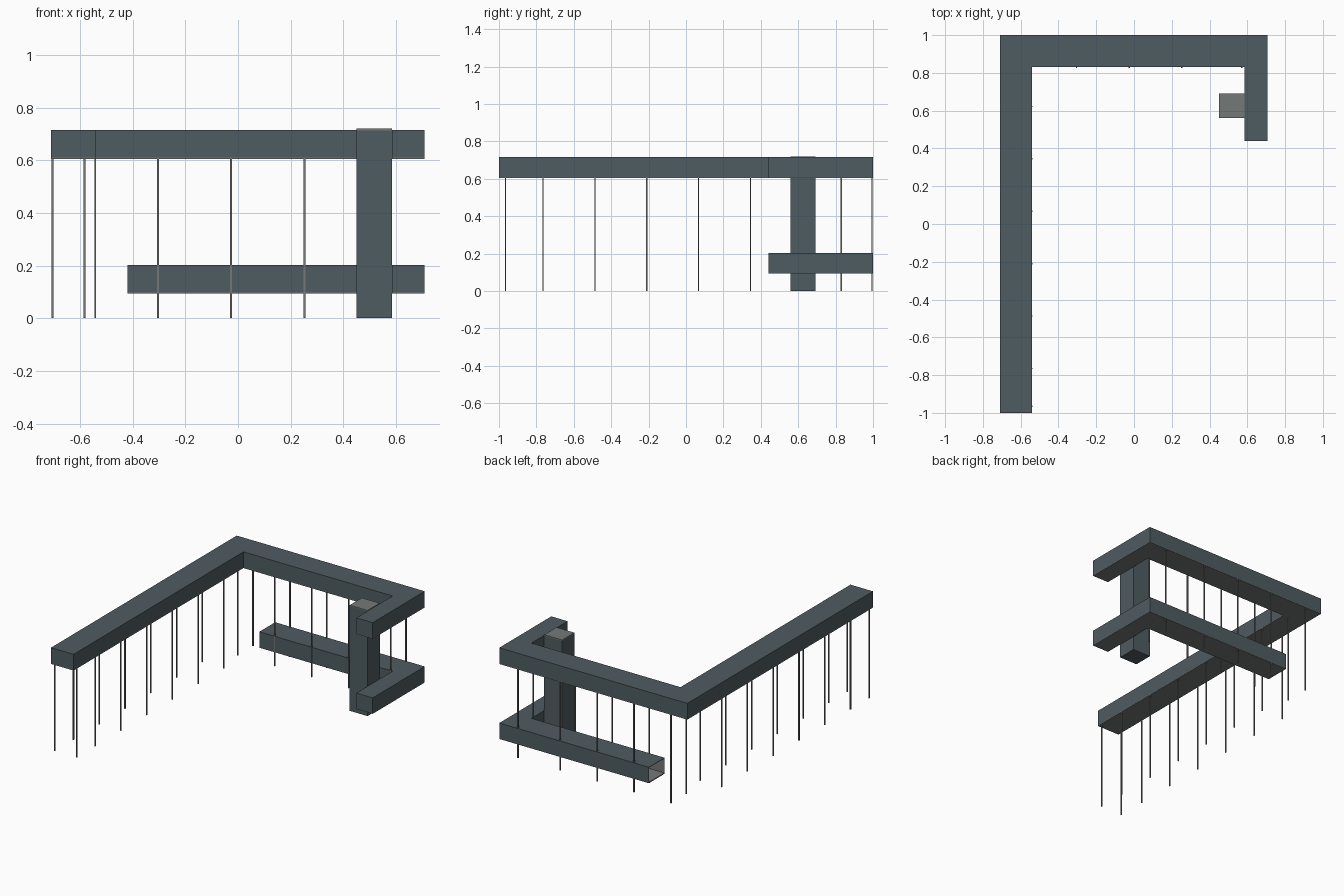
import bpy, bmesh
from mathutils import Vector

if "Cube" in bpy.data.objects:
    bpy.data.objects.remove(bpy.data.objects["Cube"])


def material(name, rgb):
    m = bpy.data.materials.new(name)
    m.diffuse_color = (*rgb, 1)
    m.use_nodes = True
    m.node_tree.nodes["Principled BSDF"].inputs["Base Color"].default_value = m.diffuse_color
    return m


slate = material("slate cladding", (0.078, 0.107, 0.120))
grey = material("warm grey", (0.175, 0.190, 0.180))


def finish(bm, name):
    bmesh.ops.recalc_face_normals(bm, faces=bm.faces)
    me = bpy.data.meshes.new(name)
    bm.to_mesh(me)
    bm.free()
    ob = bpy.data.objects.new(name, me)
    for m in (slate, grey):
        me.materials.append(m)
    bpy.context.collection.objects.link(ob)
    return ob


def prism(outline, levels):
    """Stack the outline through the given heights; returns the bmesh."""
    bm = bmesh.new()
    face = bm.faces.new([bm.verts.new((x, y, levels[0])) for x, y in outline])
    bmesh.ops.extrude_face_region(bm, geom=[face], use_keep_orig=True)
    top = max(bm.faces, key=lambda f: f.index)
    bm.clear()
    rings = [[bm.verts.new((x, y, z)) for x, y in outline] for z in levels]
    bm.faces.new(rings[0][::-1])
    bm.faces.new(rings[-1])
    n = len(outline)
    for low, high in zip(rings, rings[1:]):
        for i in range(n):
            j = (i + 1) % n
            bm.faces.new((low[i], low[j], high[j], high[i]))
    bm.normal_update()
    return bm


def box(bm, x, y, z, mat):
    vs = bmesh.ops.create_cube(bm, size=1)["verts"]
    for v in vs:
        v.co = Vector([(a[0] + a[1]) / 2 + c * (a[1] - a[0])
                       for a, c in zip((x, y, z), v.co)])
    for f in {f for v in vs for f in v.link_faces}:
        f.material_index = mat


SKIN = 0.005  # thickness of soffit and wall lining

# Upper wing: long left arm, back run and short right arm
bm = prism([(-0.71, -1), (-0.54, -1), (-0.54, 0.83), (0.585, 0.83),
            (0.585, 0.44), (0.708, 0.44), (0.708, 1), (-0.71, 1)],
           (0.605, 0.605 + SKIN, 0.716))
for f in bm.faces:
    if f.calc_center_median().z < 0.605 + SKIN:
        f.material_index = 1  # soffit
finish(bm, "upper_wing")

# Lower wing: L plan with an open hollow left end
X0, X1, Y0, Y1, Z0, Z1 = -0.42, 0.708, 0.83, 1.0, 0.097, 0.203
bm = prism([(X0, Y0), (0.585, Y0), (0.585, 0.44), (X1, 0.44), (X1, Y1), (X0, Y1)],
           (Z0, Z1))
for f in bm.faces:
    if f.normal.z < -0.9:
        f.material_index = 1
end = min(bm.faces, key=lambda f: f.calc_center_median().x)
end.material_index = 1
bmesh.ops.inset_region(bm, faces=[end], thickness=SKIN)
hole = bmesh.ops.extrude_discrete_faces(bm, faces=[end])["faces"][0]
for v in hole.verts:
    v.co.x += 0.98
for e in hole.edges:
    for f in e.link_faces:
        f.material_index = 1
finish(bm, "lower_wing")

# Thin soffit edge under the lower wing
bm = prism([(X0, Y0), (0.585, Y0), (0.585, 0.44), (X1, 0.44), (X1, Y1), (X0, Y1)],
           (Z0 - 0.003, Z0))
for f in bm.faces:
    f.material_index = 1
finish(bm, "lower_soffit")

# Stair tower with a pale roof
bm = bmesh.new()
box(bm, (0.45, 0.585), (0.56, 0.692), (0, 0.713), 0)
finish(bm, "tower")
bm = bmesh.new()
box(bm, (0.45, 0.585), (0.56, 0.692), (0.713, 0.72), 1)
finish(bm, "tower_roof")

# Slender columns in pairs under both runs of the upper wing
R = 0.0035
spots = [(x, y) for x in (-0.705, -0.542)
         for y in (-0.965, -0.765, -0.487, -0.21, 0.067, 0.345, 0.622)]
spots += [(x, y) for y in (0.83, 0.994)
          for x in (-0.583, -0.304, -0.026, 0.253, 0.571)]
bm = bmesh.new()
for x, y in spots:
    box(bm, (x - R, x + R), (y - R, y + R), (0, 0.606), 1)
finish(bm, "columns")
